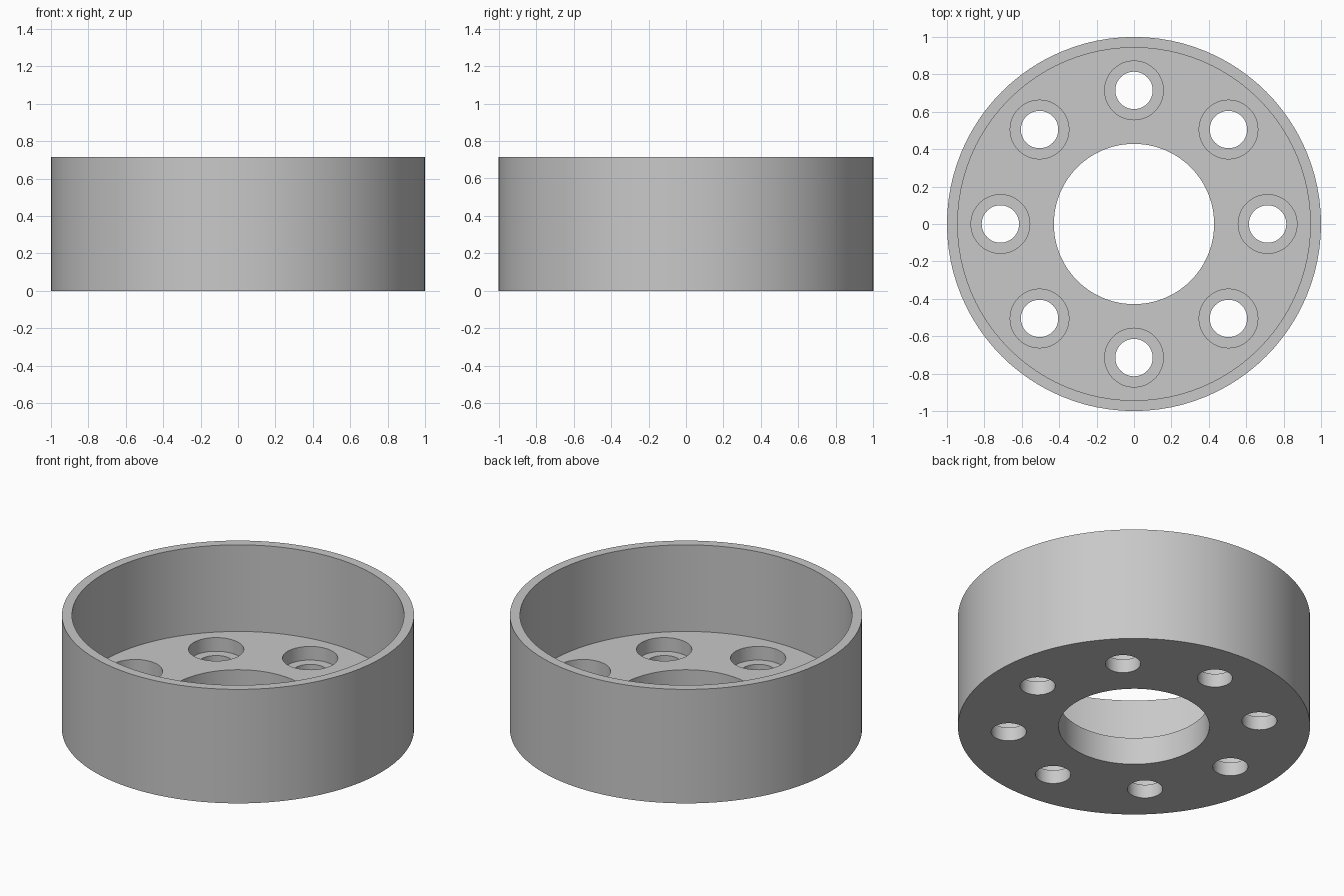
import bpy
import bmesh
import math
from mathutils import Matrix, Vector

if "Cube" in bpy.data.objects:
    bpy.data.objects.remove(bpy.data.objects["Cube"], do_unlink=True)

UNIT = 1 / 35          # outer radius is 35 units
HEIGHT = 25 * UNIT
FLOOR = 6 * UNIT       # thickness of the base
SEAT = 3 * UNIT        # height of the counterbore shoulder
BOLT_CIRCLE = 25 * UNIT
BOLTS = 8


def lathe(bm, profile, steps, centre=(0, 0)):
    """Revolve a closed (radius, z) outline around a vertical axis."""
    rings = []
    for r, z in profile:
        if r == 0:
            rings.append([bm.verts.new((*centre, z))] * steps)
            continue
        rings.append([bm.verts.new((centre[0] + r * math.cos(a), centre[1] + r * math.sin(a), z))
                      for a in (2 * math.pi * i / steps for i in range(steps))])
    for a, b in zip(rings, rings[1:] + rings[:1]):
        for i in range(steps):
            j = (i + 1) % steps
            corners = list(dict.fromkeys((a[i], a[j], b[j], b[i])))
            if len(corners) > 2:
                bm.faces.new(corners)


def finish(bm, name):
    bmesh.ops.recalc_face_normals(bm, faces=bm.faces)
    mesh = bpy.data.meshes.new(name)
    bm.to_mesh(mesh)
    bm.free()
    obj = bpy.data.objects.new(name, mesh)
    bpy.context.collection.objects.link(obj)
    return obj


# Cup body: base ring with a thin upright wall
bm = bmesh.new()
inner, bore, outer = 33 * UNIT, 15 * UNIT, 1.0
lathe(bm, [(bore, 0), (outer, 0), (outer, HEIGHT), (inner, HEIGHT),
           (inner, FLOOR), (bore, FLOOR)], 96)
body = finish(bm, "flanged_cup")

# Stepped plugs that cut the counterbored bolt holes
bm = bmesh.new()
hole, head = 3.5 * UNIT, 5.5 * UNIT
for k in range(BOLTS):
    spot = Matrix.Rotation(2 * math.pi * k / BOLTS, 3, 'Z') @ Vector((BOLT_CIRCLE, 0, 0))
    lathe(bm, [(0, -0.1), (hole, -0.1), (hole, SEAT), (head, SEAT),
               (head, FLOOR + 0.1), (0, FLOOR + 0.1)], 48, spot.xy)
cutter = finish(bm, "bolt_hole_cutter")
cutter.hide_render = True

# Plain grey material
grey = bpy.data.materials.new("plain grey")
grey.use_nodes = True
colour = (0.58, 0.58, 0.58, 1)
grey.diffuse_color = colour
grey.node_tree.nodes["Principled BSDF"].inputs["Base Color"].default_value = colour
body.data.materials.append(grey)
cutter.data.materials.append(grey)

# Cut the holes, then drop the cutter
cut = body.modifiers.new("bolt holes", 'BOOLEAN')
cut.operation = 'DIFFERENCE'
cut.solver = 'EXACT'
cut.object = cutter
bpy.ops.object.select_all(action='DESELECT')
body.select_set(True)
bpy.context.view_layer.objects.active = body
bpy.ops.object.modifier_apply(modifier=cut.name)
bpy.data.objects.remove(cutter, do_unlink=True)

# Round walls smooth, rims crisp
bpy.ops.object.shade_smooth_by_angle(angle=math.radians(30))
